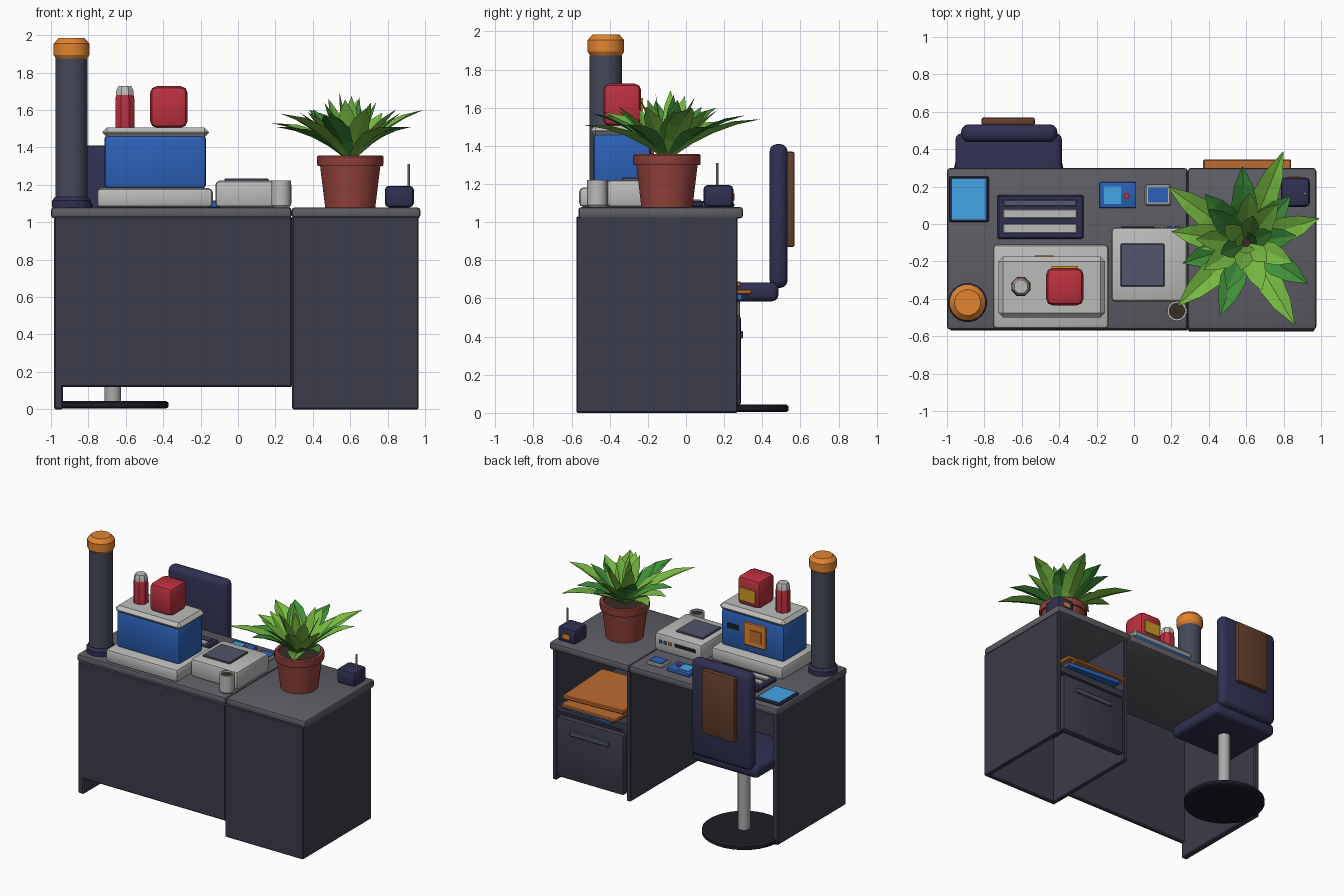
import bpy, bmesh, math, random
from mathutils import Vector, Matrix

if "Cube" in bpy.data.objects:
    bpy.data.objects.remove(bpy.data.objects["Cube"])

random.seed(4)
COL = {"body": (.045, .045, .07), "top": (.11, .11, .13), "navy": (.03, .03, .085), "light": (.5, .5, .49),
       "blue": (.025, .12, .48), "screen": (.06, .38, .8), "red": (.5, .03, .05), "orange": (.75, .23, .03),
       "folder": (.5, .15, .03), "brown": (.13, .05, .025), "gold": (.6, .33, .02), "tower": (.06, .065, .1),
       "terracotta": (.3, .055, .045), "soil": (.04, .025, .02), "green": (.05, .27, .04),
       "lime": (.19, .5, .055), "steel": (.4, .4, .4), "dark": (.012, .012, .02), "slate": (.085, .09, .15)}
MATS = {}
for k, c in COL.items():
    MATS[k] = bpy.data.materials.new(k)
    MATS[k].diffuse_color = (*c, 1)


def finish(name, bm, mat, loc=(0, 0, 0), rot=0, smooth=True):
    bmesh.ops.recalc_face_normals(bm, faces=bm.faces)
    me = bpy.data.meshes.new(name)
    bm.to_mesh(me)
    bm.free()
    if smooth:
        me.shade_smooth()
        me.set_sharp_from_angle(angle=math.radians(32))
    me.materials.append(MATS[mat])
    ob = bpy.data.objects.new(name, me)
    ob.location = loc
    ob.rotation_euler.z = math.radians(rot)
    bpy.context.collection.objects.link(ob)
    return ob


def box(name, x, y, z, mat, bev=0.0, seg=2, rot=0):
    """Box from (min, max) ranges with an optional rounded edge."""
    bm = bmesh.new()
    size = [b - a for a, b in (x, y, z)]
    bmesh.ops.create_cube(bm, size=1, matrix=Matrix.Diagonal((*size, 1)))
    if bev:
        bmesh.ops.bevel(bm, geom=bm.edges[:], offset=bev, segments=seg, profile=.5, affect='EDGES')
    return finish(name, bm, mat, [(a + b) / 2 for a, b in (x, y, z)], rot)


def lathe(name, x, y, prof, mat, n=24):
    """Spin a (radius, z) profile around a vertical axis; ends are capped."""
    bm = bmesh.new()
    rings = [[bm.verts.new((r * math.cos(2 * math.pi * (i + .5) / n), r * math.sin(2 * math.pi * (i + .5) / n), z))
              for i in range(n)] for r, z in prof]
    for a, b in zip(rings, rings[1:]):
        for i in range(n):
            j = (i + 1) % n
            bm.faces.new((a[i], a[j], b[j], b[i]))
    bm.faces.new(rings[0])
    bm.faces.new(rings[-1])
    return finish(name, bm, mat, (x, y, 0))


# Desk: left bay, hollow cabinet, two tops
box("left_top", (-1, .287), (-.565, .30), (1.02, 1.08), "top", .018)
box("cabinet_top", (.287, .975), (-.565, .30), (1.02, 1.08), "top", .018)
box("left_side_panel", (-.985, -.935), (-.57, .27), (0, 1.03), "body", .008, 1)
box("front_panel", (-.985, .29), (-.57, -.535), (.12, 1.03), "body", .008, 1)
for name, x in (("cabinet_inner_side", (.29, .325)), ("cabinet_outer_side", (.93, .965))):
    box(name, x, (-.57, .27), (0, 1.03), "body", .006, 1)
box("cabinet_front", (.29, .965), (-.575, -.54), (0, 1.03), "body", .006, 1)
box("cabinet_shelf", (.32, .935), (-.55, .26), (.54, .59), "body")
box("drawer_front", (.34, .92), (.23, .288), (.04, .51), "body", .015)
box("drawer_handle", (.46, .80), (.28, .30), (.39, .43), "slate", .006, 1)

# Folders on the shelf
box("blue_folder", (.40, .86), (-.2, .31), (.592, .622), "blue", rot=-4)
box("lower_folder", (.37, .84), (-.22, .345), (.622, .648), "folder", .006, 1)
box("upper_folder", (.37, .88), (-.25, .275), (.66, .69), "folder", .006, 1, rot=3)

# Chair
lathe("chair_base", -.67, .24, [(.29, .005), (.30, .012), (.30, .035), (.285, .045)], "dark", 28)
lathe("chair_post", -.67, .24, [(.045, .04), (.045, .60)], "steel", 16)
box("chair_seat", (-.955, -.385), (-.03, .485), (.585, .685), "navy", .035, 3)
box("chair_back", (-.925, -.41), (.438, .533), (.655, 1.41), "navy", .04, 3)
box("chair_back_panel", (-.815, -.53), (.525, .57), (.87, 1.37), "brown", .012)

# Tall tower with orange cap
lathe("tower_base", -.89, -.42, [(.105, 1.08), (.105, 1.115), (.09, 1.135)], "navy", 20)
lathe("tower_column", -.89, -.42, [(.086, 1.13), (.086, 1.875)], "tower", 20)
lathe("tower_cap", -.89, -.42, [(.082, 1.87), (.098, 1.895), (.098, 1.955), (.07, 1.985)], "orange", 16)

# Computer base, blue case, lid and badge
box("computer_base", (-.755, -.135), (-.56, -.11), (1.08, 1.182), "light", .022)
box("computer_case", (-.715, -.17), (-.485, -.185), (1.18, 1.465), "blue", .022)
box("computer_lid", (-.725, -.155), (-.5, -.175), (1.453, 1.507), "light", .025, 1)
box("badge", (-.565, -.375), (-.19, -.175), (1.24, 1.42), "orange", .006, 1)
box("badge_inset", (-.53, -.43), (-.18, -.168), (1.28, 1.37), "folder")
box("case_slot", (-.33, -.23), (-.19, -.18), (1.33, 1.37), "dark")

# Items on the lid
lathe("bottle", -.605, -.335, [(.055, 1.505), (.055, 1.66), (.05, 1.68)], "red", 8)
lathe("bottle_cap", -.605, -.335, [(.05, 1.67), (.05, 1.705), (.038, 1.727)], "light", 8)
box("red_tin", (-.47, -.27), (-.435, -.235), (1.505, 1.727), "red", .035)
box("tin_label", (-.44, -.30), (-.24, -.225), (1.55, 1.65), "gold")

# Desktop machine with slot and buttons
box("machine", (-.12, .285), (-.415, -.018), (1.08, 1.222), "light", .02)
box("machine_panel", (-.072, .162), (-.335, -.105), (1.215, 1.235), "slate", .005, 1)
box("machine_slot", (-.07, .11), (-.025, -.013), (1.15, 1.175), "dark")
for i, m in enumerate(("orange", "blue", "slate")):
    box(f"machine_button_{i}", (.14 + .04 * i, .162 + .04 * i), (-.025, -.01), (1.15, 1.172), m)

# Mug
lathe("mug", .23, -.465, [(.045, 1.08), (.053, 1.09), (.053, 1.222), (.042, 1.222), (.042, 1.195)], "light", 18)
lathe("coffee", .23, -.465, [(.043, 1.19), (.043, 1.208)], "soil", 18)

# Keyboard
box("keyboard", (-.73, -.27), (-.08, .155), (1.08, 1.11), "navy", .008, 1)
for i, (y, m) in enumerate((((.095, .13), "slate"), ((.03, .078), "light"), ((-.05, .0), "light"))):
    box(f"key_row_{i}", (-.70, -.305), y, (1.10, 1.12), m, .004, 1)

# Flat gadgets
box("tablet", (-.99, -.775), (.01, .255), (1.08, 1.10), "navy", .007, 1)
box("tablet_screen", (-.972, -.793), (.025, .24), (1.095, 1.104), "screen")
box("gadget", (-.185, .012), (.085, .225), (1.08, 1.11), "blue", .009)
box("gadget_screen", (-.16, -.07), (.107, .2), (1.10, 1.115), "screen")
lathe("gadget_button", -.04, .15, [(.016, 1.105), (.016, 1.12)], "red", 12)
box("small_gadget", (.06, .197), (.1, .21), (1.08, 1.105), "light", .006, 1)
box("small_gadget_screen", (.075, .182), (.115, .195), (1.10, 1.11), "blue")

# Radio with antenna
box("radio", (.785, .94), (.092, .248), (1.08, 1.195), "navy", .022)
box("radio_dial", (.83, .89), (.24, .254), (1.115, 1.15), "orange")
lathe("antenna", .912, .163, [(.007, 1.18), (.007, 1.31)], "steel", 8)

# Plant pot and soil
PX, PY = .6, -.1
lathe("pot", PX, PY, [(.135, 1.08), (.162, 1.30), (.175, 1.30), (.178, 1.31), (.178, 1.35), (.172, 1.357),
                      (.152, 1.357), (.15, 1.32)], "terracotta", 28)
lathe("soil", PX, PY, [(.152, 1.31), (.152, 1.34)], "soil", 28)


def leaf(name, tip, width, mat, lift=.06):
    """Folded tapering leaf that arches from the pot to its tip."""
    base = Vector((PX, PY, 1.335))
    tip = Vector(tip)
    out = Vector((tip.x - PX, tip.y - PY, 0))
    base += out.normalized() * .02
    ctrl = base.lerp(tip, .45)
    ctrl.z += lift
    side = Vector((-out.y, out.x, 0)).normalized()
    bm = bmesh.new()
    rows = []
    for t, w in ((0, .35), (.25, .75), (.5, 1), (.75, .72), (1, .01)):
        p = base * (1 - t) ** 2 + ctrl * 2 * t * (1 - t) + tip * t * t
        h = width * w / 2
        rows.append([bm.verts.new(p + side * s * h + Vector((0, 0, abs(s) * h * .35))) for s in (-1, 0, 1)])
    for a, b in zip(rows, rows[1:]):
        for i in (0, 1):
            bm.faces.new((a[i], a[i + 1], b[i + 1], b[i]))
    return finish(name, bm, mat, smooth=False)


# Outer leaves: tips read around the rosette; inner rings by angle
outer = [(.18, .20, 1.53), (.58, .31, 1.56), (.80, .39, 1.54), (.84, .15, 1.50), (.99, .03, 1.60), (.93, -.32, 1.51),
         (.86, -.54, 1.51), (.46, -.49, 1.57), (.23, -.44, 1.58), (.26, -.21, 1.50), (.20, -.04, 1.51), (.38, .16, 1.60)]
for i, tip in enumerate(outer):
    leaf(f"outer_leaf_{i}", tip, .14, ("lime", "green")[i % 2], .07)
for ring, n, r, z, w in (("middle", 9, .27, 1.60, .12), ("inner", 6, .15, 1.655, .10), ("heart", 3, .06, 1.685, .08)):
    for i in range(n):
        a = 2 * math.pi * (i + .3) / n + random.uniform(-.12, .12)
        tip = (PX + r * math.cos(a), PY + r * math.sin(a), z + random.uniform(-.02, .01))
        leaf(f"{ring}_leaf_{i}", tip, w, "green" if i % 3 == 0 else "lime", .02)

for m in bpy.data.materials:
    if m.users and not m.is_grease_pencil:
        m.use_nodes = True
        m.node_tree.nodes["Principled BSDF"].inputs["Base Color"].default_value = m.diffuse_color
